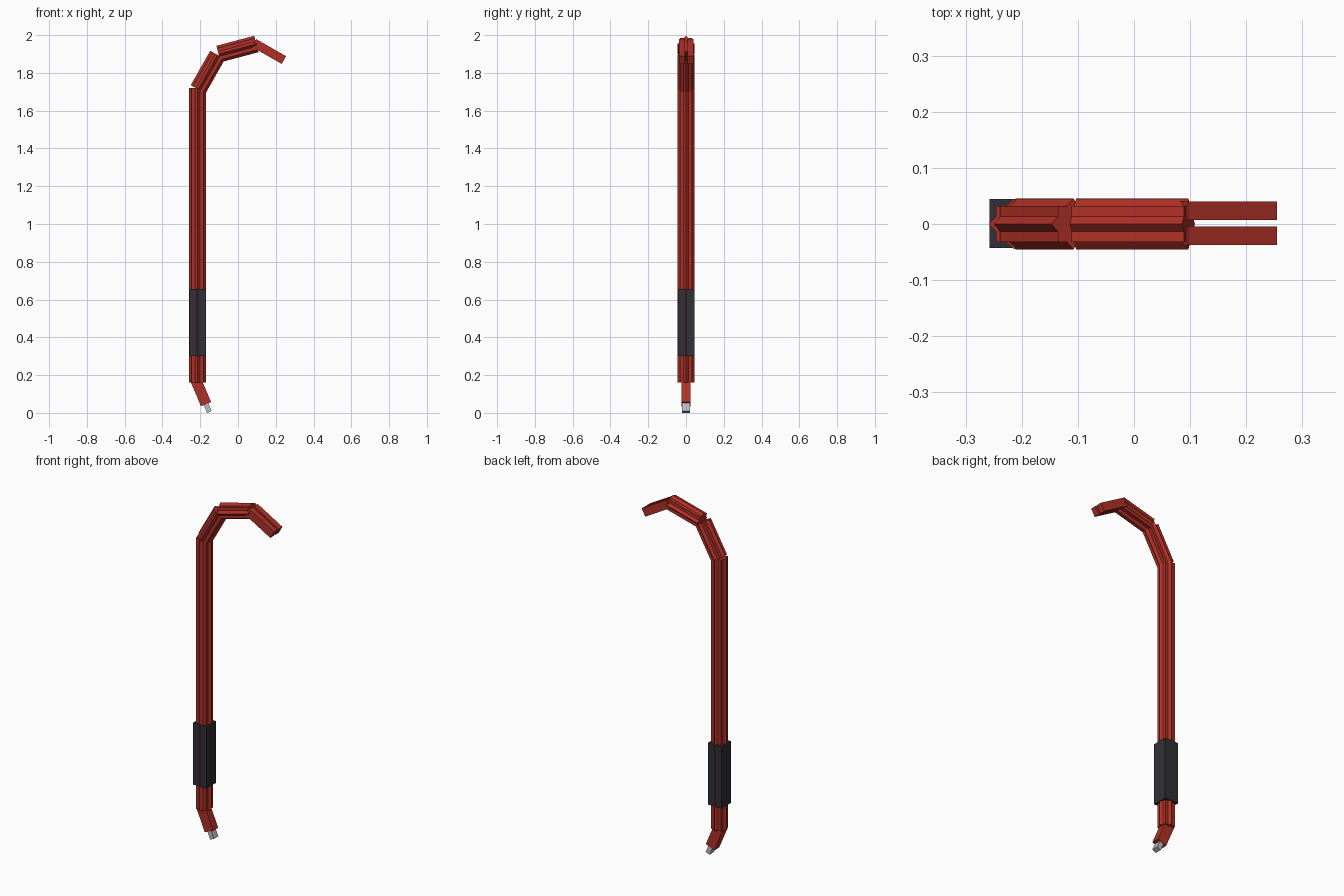
import bpy, bmesh
from math import sin, cos, pi
from mathutils import Vector, Matrix

cube = bpy.data.objects.get("Cube")
if cube:
    bpy.data.objects.remove(cube, do_unlink=True)


def material(name, rgb):
    m = bpy.data.materials.new(name)
    m.use_nodes = True
    colour = (*rgb, 1)
    m.diffuse_color = colour
    m.node_tree.nodes["Principled BSDF"].inputs["Base Color"].default_value = colour
    return m


RED = material("red paint", (0.43, 0.03, 0.02))
DARK = material("dark grip", (0.03, 0.03, 0.038))
STEEL = material("bare steel", (0.5, 0.51, 0.52))


def star(radius):
    """Eight-pointed section: two squares crossed at 45 degrees."""
    notch = radius * cos(pi / 4) / cos(pi / 8)
    return [((radius, notch)[i % 2] * cos(i * pi / 8),
             (radius, notch)[i % 2] * sin(i * pi / 8)) for i in range(16)]


def rect(a, b):
    """Rectangle with half widths a (in the bending plane) and b (along y)."""
    return [(a, b), (-a, b), (-a, -b), (a, -b)]


def prism(name, section, start, end, mat, y=0):
    """Extrude a section between two points (x, z) of the bending plane."""
    p, q = Vector((start[0], y, start[1])), Vector((end[0], y, end[1]))
    axis = (q - p).normalized()
    side = Vector((0, 1, 0))
    across = side.cross(axis)
    bm = bmesh.new()
    base, top = [[bm.verts.new(o + across * u + side * v) for u, v in section]
                 for o in (p, q)]
    bm.faces.new(base)
    bm.faces.new(top)
    n = len(section)
    for i in range(n):
        j = (i + 1) % n
        bm.faces.new((base[i], base[j], top[j], top[i]))
    bmesh.ops.recalc_face_normals(bm, faces=bm.faces)
    mesh = bpy.data.meshes.new(name)
    bm.to_mesh(mesh)
    bm.free()
    mesh.materials.append(mat)
    obj = bpy.data.objects.new(name, mesh)
    bpy.context.collection.objects.link(obj)
    return obj


SHAFT_X = -0.214
fluted = star(0.045)

# Long fluted shaft and the two bent segments of the hook
prism("shaft", fluted, (SHAFT_X, 0.16), (SHAFT_X, 1.72), RED)
prism("lower_hook", fluted, (-0.211, 1.713), (-0.108, 1.895), RED)
prism("upper_hook", fluted, (-0.103, 1.90), (0.097, 1.953), RED)

# Forked claw
for name, y in (("back_claw", 0.0235), ("front_claw", -0.021)):
    prism(name, rect(0.0235, 0.0165), (0.085, 1.958), (0.243, 1.868), RED, y)

# Square grip sleeve
prism("grip", rect(0.0435, 0.0435), (SHAFT_X, 0.30), (SHAFT_X, 0.655), DARK, 0.001)

# Angled foot with a steel tip
prism("foot", rect(0.029, 0.023), (-0.222, 0.171), (-0.169, 0.046), RED)
prism("tip", rect(0.013, 0.02), (-0.173, 0.055), (-0.151, 0.005), STEEL)
